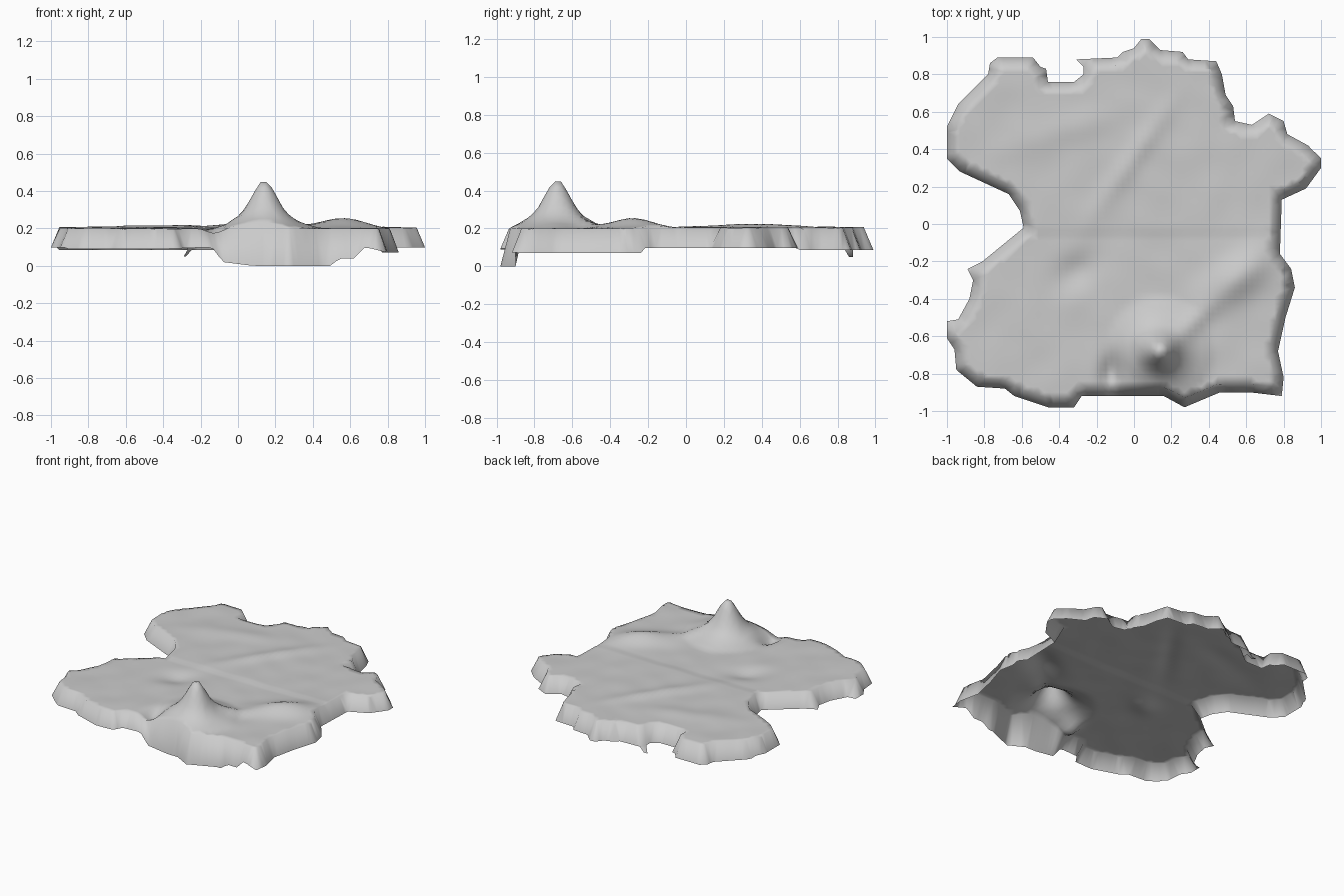
import bpy
import bmesh
import math
from mathutils import Vector, noise
from mathutils.geometry import delaunay_2d_cdt, intersect_point_line

cube = bpy.data.objects.get("Cube")
if cube:
    bpy.data.objects.remove(cube, do_unlink=True)

# Coastline in hundredths of a unit, clockwise from the west
COAST = [
    (-100, 35), (-100, 52), (-94, 64), (-78, 80), (-77, 86), (-73, 89), (-54, 89),
    (-50, 84), (-47, 83), (-46, 76), (-32, 76), (-27, 80), (-27, 84), (-31, 88),
    (-9, 89), (-6, 92), (0, 94), (4, 99), (8, 99), (14, 93), (26, 92), (29, 88),
    (44, 87), (47, 80), (49, 69), (53, 63), (54, 55), (63, 53), (72, 59), (80, 55),
    (82, 48), (93, 42), (100, 35), (100, 30), (92, 19), (79, 13), (78, -16),
    (84, -24), (86, -34), (81, -50), (77, -68), (80, -82), (79, -92), (62, -90),
    (46, -90), (27, -98), (16, -92), (-28, -92), (-32, -98), (-46, -98), (-64, -92),
    (-69, -88), (-84, -87), (-95, -78), (-96, -67), (-100, -61), (-100, -52),
    (-94, -51), (-88, -40), (-86, -30), (-89, -24), (-81, -20), (-59, -2),
    (-61, 7), (-67, 16), (-80, 22), (-93, 28),
]
STEP = 0.03        # spacing of the terrain points
CLIFF = 0.045      # horizontal run of the cliff
PLATEAU = 0.2

# Height tables: value pairs of position and height
FRONT_FOOT = [(-1, .07), (-.95, .09), (-.4, .09), (-.14, .1), (-.08, .02), (.08, 0),
              (.5, 0), (.54, .04), (.62, .04), (.68, .1), (.8, .07)]
PEAK = [(0, .25), (.025, .245), (.07, .165), (.1, .11), (.14, .065), (.2, .03), (.29, 0)]


def table(pairs, value):
    """Linear interpolation in a list of pairs."""
    if value <= pairs[0][0]:
        return pairs[0][1]
    for (a, low), (b, high) in zip(pairs, pairs[1:]):
        if value <= b:
            return low + (high - low) * (value - a) / (b - a)
    return pairs[-1][1]


def mound(p, centre, angle, length, width, height):
    """Soft oval hill, or a hollow when the height is negative."""
    offset = p - Vector(centre)
    c, s = math.cos(math.radians(angle)), math.sin(math.radians(angle))
    along = (offset.x * c + offset.y * s) / length
    across = (offset.y * c - offset.x * s) / width
    return height * math.exp(-along * along - across * across)


corners = [Vector(p) / 100 for p in COAST]
sides = list(zip(corners, corners[1:] + corners[:1]))


def coast_distance(p):
    best = 9.0
    for a, b in sides:
        hit, t = intersect_point_line(p, a, b)
        hit = a.lerp(b, min(max(t, 0), 1))
        best = min(best, (p - hit).length)
    return best


def is_inside(p):
    inside = False
    for a, b in sides:
        if (a.y > p.y) != (b.y > p.y):
            if p.x < a.x + (p.y - a.y) * (b.x - a.x) / (b.y - a.y):
                inside = not inside
    return inside


def foot_height(p):
    """Lower edge of the cliff."""
    if p.y < -.8:
        return table(FRONT_FOOT, p.x)
    if p.x > .6 and p.y < -.22:
        return .07
    if (p - Vector((-.3, .87))).length < .03:
        return .05
    return .085 if p.y > .6 else .098


def land_height(p):
    """Plateau with its mountain, hills, hollows and ridges."""
    z = PLATEAU + table(PEAK, (p - Vector((.14, -.68))).length)
    z += mound(p, (.56, -.28), 38, .2, .1, .055)      # eastern hill
    z += mound(p, (.32, -.52), 42, .16, .05, .02)     # saddle ridge
    z += mound(p, (-.3, -.25), 40, .12, .08, -.025)   # western hollow
    z += mound(p, (-.12, -.79), 80, .1, .05, -.05)    # gully
    z += mound(p, (0, .36), 55, .32, .05, .018)       # northern ridge
    z += mound(p, (-.4, .5), 15, .25, .08, .012)
    if p.y > -.03:
        z += .006
    return z + .005 * noise.noise(Vector((p.x * 6, p.y * 6, 0)))


# Coast points, then a cliff-top ring, then a regular grid inland
outline, ring = [], []
for a, b in sides:
    count = max(1, round((b - a).length / STEP))
    inward = Vector((b.y - a.y, a.x - b.x)).normalized() * CLIFF
    for i in range(count):
        p = a.lerp(b, i / count)
        outline.append(p)
        q = p + inward
        if is_inside(q) and coast_distance(q) > CLIFF * .85:
            ring.append(q)

grid = []
cells = int(1 / STEP) + 1
for i in range(-cells, cells + 1):
    for j in range(-cells, cells + 1):
        p = Vector((i, j)) * STEP
        if is_inside(p) and coast_distance(p) > CLIFF * 1.4:
            grid.append(p)

points = outline + ring + grid
boundary = [list(range(len(outline)))[::-1]]
flat, _, faces, *_ = delaunay_2d_cdt(points, [], boundary, 1, 1e-5)

# Raise the flat triangulation into an open terrain shell
bm = bmesh.new()
verts = []
for p in flat:
    blend = min(1, coast_distance(p) / CLIFF)
    foot = foot_height(p)
    verts.append(bm.verts.new((p.x, p.y, foot + (land_height(p) - foot) * blend)))
for face in faces:
    bm.faces.new([verts[i] for i in face])
for face in bm.faces:
    face.normal_update()
    if face.normal.z < 0:
        face.normal_flip()
    face.smooth = True

mesh = bpy.data.meshes.new("island_terrain")
bm.to_mesh(mesh)
bm.free()

# Single stone colour
stone = bpy.data.materials.new("pale_grey_stone")
stone.use_nodes = True
colour = (.6, .6, .6, 1)
stone.diffuse_color = colour
stone.node_tree.nodes["Principled BSDF"].inputs["Base Color"].default_value = colour
mesh.materials.append(stone)

island = bpy.data.objects.new("island_terrain", mesh)
bpy.context.collection.objects.link(island)
